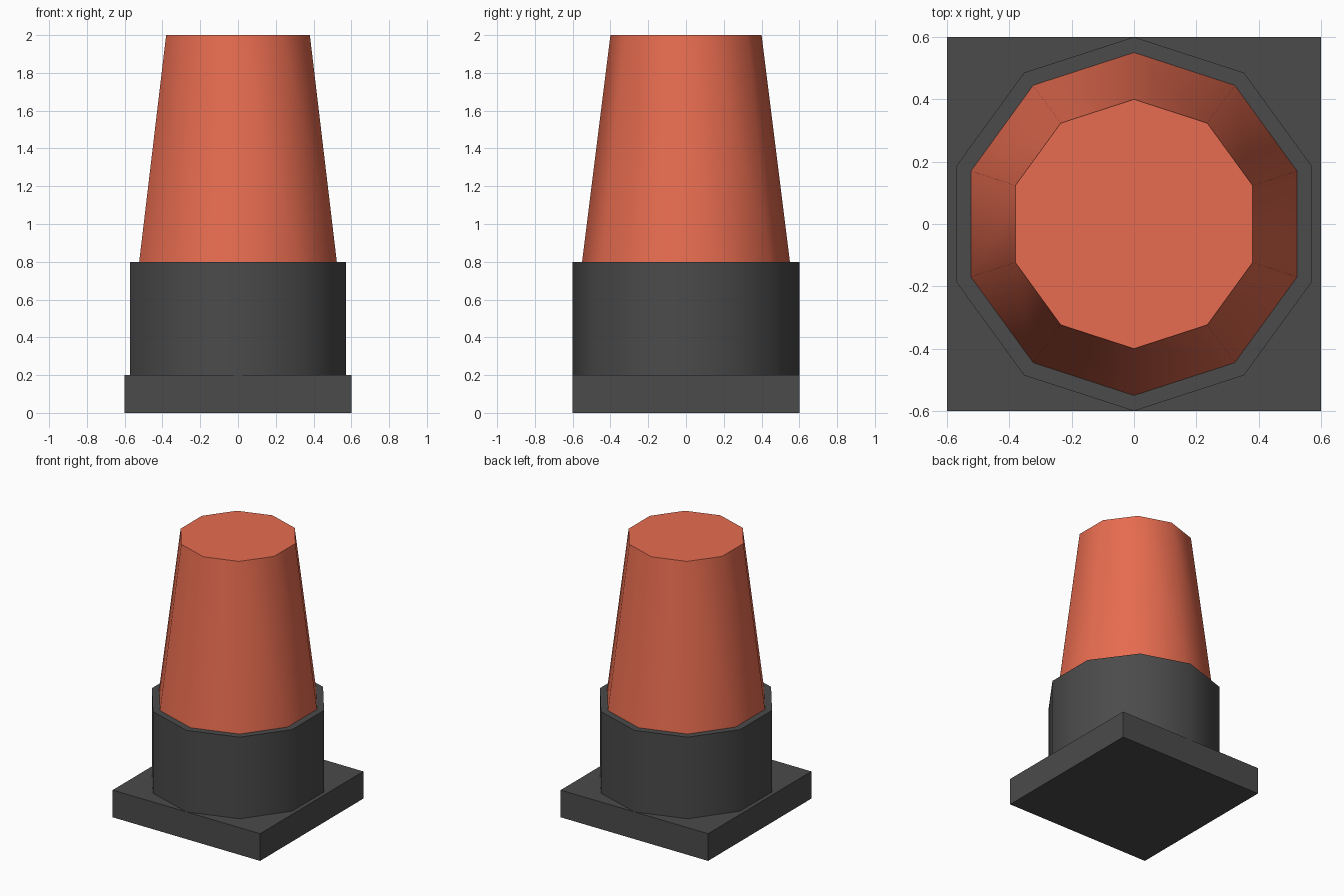
import bpy
import math

if "Cube" in bpy.data.objects:
    bpy.data.objects.remove(bpy.data.objects["Cube"])


def material(name, rgb):
    m = bpy.data.materials.new(name)
    m.diffuse_color = (*rgb, 1)
    m.use_nodes = True
    m.node_tree.nodes["Principled BSDF"].inputs["Base Color"].default_value = m.diffuse_color
    return m


dark = material("dark grey", (0.07, 0.07, 0.07))
red = material("orange red", (0.8, 0.15, 0.08))


def tapered(name, r_bottom, r_top, z0, z1, mat):
    """Ten-sided solid with corners on the y axis, smooth sides and sharp caps."""
    bpy.ops.mesh.primitive_cone_add(vertices=10, radius1=r_bottom, radius2=r_top,
                                    depth=z1 - z0, location=(0, 0, (z0 + z1) / 2))
    ob = bpy.context.object
    ob.name = name
    ob.data.materials.append(mat)
    bpy.ops.object.shade_smooth_by_angle(angle=math.radians(45))


# Square foot plate
bpy.ops.mesh.primitive_cube_add(size=1, location=(0, 0, 0.1))
plate = bpy.context.object
plate.name = "base_plate"
plate.dimensions = (1.2, 1.2, 0.2)
bpy.ops.object.transform_apply(location=False, rotation=False, scale=True)
plate.data.materials.append(dark)

# Collar and tapered body
tapered("collar", 0.6, 0.6, 0.2, 0.8, dark)
tapered("tapered_body", 0.55, 0.4, 0.8, 2.0, red)
